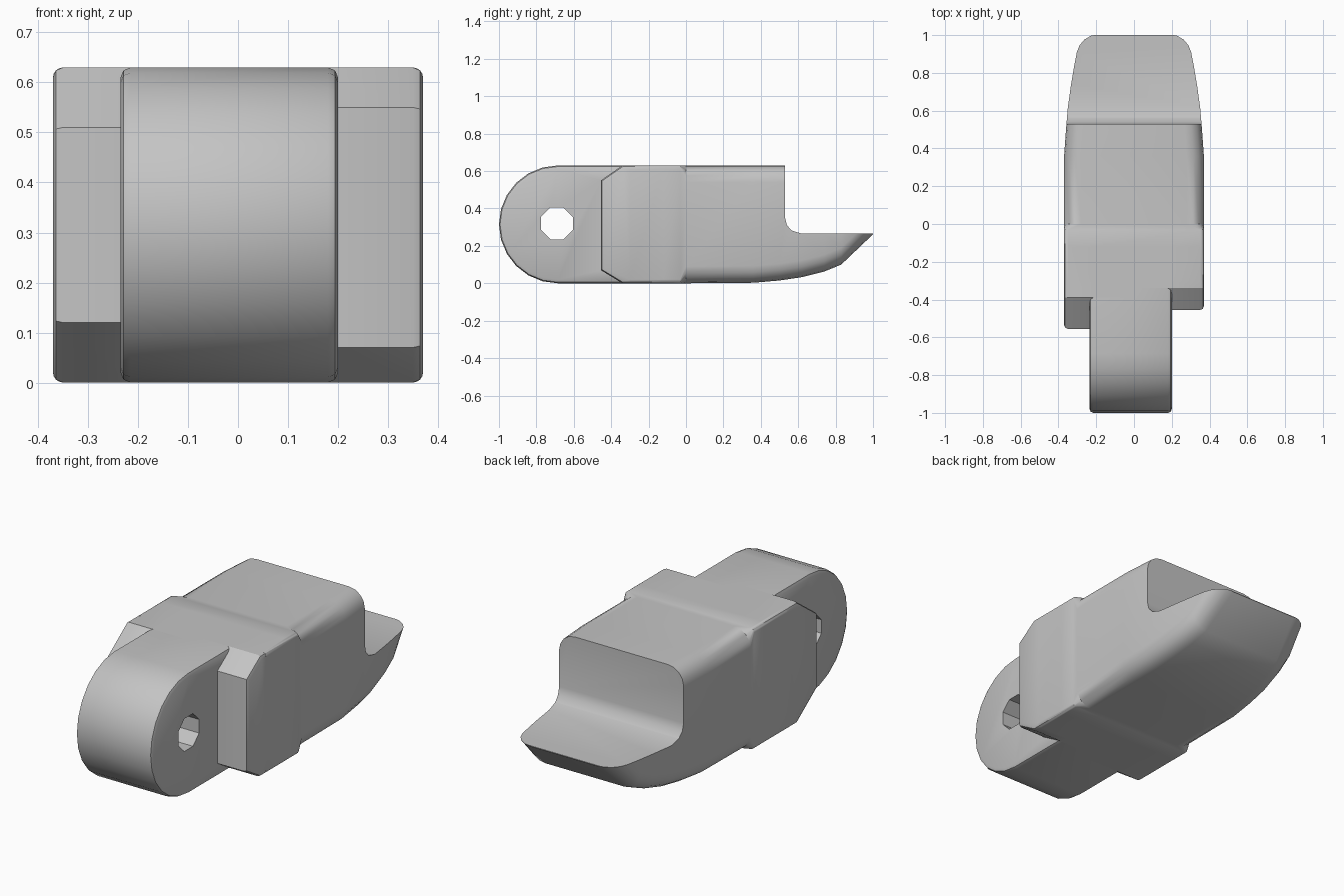
import bpy, bmesh, math

cube = bpy.data.objects.get("Cube")
if cube:
    bpy.data.objects.remove(cube, do_unlink=True)

grey = bpy.data.materials.new("plain_grey")
grey.use_nodes = True
grey.diffuse_color = (0.55, 0.55, 0.55, 1)
grey.node_tree.nodes["Principled BSDF"].inputs["Base Color"].default_value = (0.55, 0.55, 0.55, 1)


def loft(name, rings):
    """Skin a list of equal-length closed rings and cap both ends."""
    bm = bmesh.new()
    loops = [[bm.verts.new(p) for p in ring] for ring in rings]
    n = len(loops[0])
    for a, b in zip(loops, loops[1:]):
        for i in range(n):
            j = (i + 1) % n
            bm.faces.new((a[i], a[j], b[j], b[i]))
    bm.faces.new(loops[0])
    bm.faces.new(loops[-1])
    bmesh.ops.recalc_face_normals(bm, faces=bm.faces)
    mesh = bpy.data.meshes.new(name)
    bm.to_mesh(mesh)
    bm.free()
    mesh.materials.append(grey)
    obj = bpy.data.objects.new(name, mesh)
    bpy.context.collection.objects.link(obj)
    return obj


def prism(name, profile, x0, x1):
    """Extrude a side profile of (y, z) points across x."""
    return loft(name, [[(x, y, z) for y, z in profile] for x in (x0, x1)])


def apply(obj, mod):
    bpy.ops.object.select_all(action='DESELECT')
    bpy.context.view_layer.objects.active = obj
    obj.select_set(True)
    bpy.ops.object.modifier_apply(modifier=mod.name)


def soften(obj):
    """Bevel only the edges around the flat sides."""
    mod = obj.modifiers.new("bevel", 'BEVEL')
    mod.width, mod.segments = 0.02, 2
    mod.limit_method, mod.angle_limit = 'ANGLE', 1.2
    apply(obj, mod)


def combine(obj, other, operation):
    mod = obj.modifiers.new("combine", 'BOOLEAN')
    mod.operation, mod.object, mod.solver = operation, other, 'EXACT'
    apply(obj, mod)
    bpy.data.objects.remove(other, do_unlink=True)


TOP = 0.63


def section(y, half, bottom, r, steps=4):
    """Rounded rectangle across the body at one station."""
    ring = []
    for q, (sx, sz) in enumerate([(1, 1), (-1, 1), (-1, -1), (1, -1)]):
        cx = sx * (half - r)
        cz = TOP - r if sz > 0 else bottom + r
        for k in range(steps + 1):
            a = math.pi / 2 * (q + k / steps)
            ring.append((cx + r * math.cos(a), y, cz + r * math.sin(a)))
    return ring


# Body: square-edged front, rounded and tapering rear
stations = [(-0.3, 0.37, 0, 0.02), (-0.03, 0.37, 0, 0.02), (0, 0.37, 0, 0.09),
            (0.36, 0.37, 0.003, 0.09), (0.5, 0.36, 0.015, 0.09), (0.62, 0.35, 0.033, 0.09),
            (0.74, 0.333, 0.063, 0.09), (0.83, 0.318, 0.1, 0.09), (1, 0.285, 0.262, 0.09)]
body = loft("link_body", [section(*s) for s in stations])

# Step above the rear lip, with a filleted inner corner
step = prism("step_cutter", [(0.53, 0.8), (0.53, 0.35), (0.54, 0.31), (0.565, 0.282),
                             (0.62, 0.265), (1.1, 0.265), (1.1, 0.8)], -0.6, 0.6)
step.hide_render = True
combine(body, step, 'DIFFERENCE')

# Cheeks either side of the tongue, of unequal length
left_cheek = prism("left_cheek", [(-0.1, 0), (-0.34, 0), (-0.455, 0.07), (-0.455, 0.55),
                                  (-0.34, TOP), (-0.1, TOP)], 0, 0.37)
right_cheek = prism("right_cheek", [(-0.1, 0), (-0.39, 0), (-0.555, 0.12), (-0.555, 0.51),
                                    (-0.39, TOP), (-0.1, TOP)], -0.37, 0)

# Tongue with a round front end
arc = [math.pi * (0.5 + i / 12) for i in range(13)]
outline = [(-0.685 + 0.315 * math.cos(a), TOP / 2 + TOP / 2 * math.sin(a)) for a in arc]
tongue = prism("tongue", outline + [(-0.1, 0), (-0.1, TOP)], -0.235, 0.2)

for part in (left_cheek, right_cheek, tongue):
    soften(part)
    combine(body, part, 'UNION')

# Pin hole through the tongue
hole = [(-0.69 + 0.092 * math.cos(a), 0.32 + 0.092 * math.sin(a))
        for a in [math.pi / 4 * (i + 0.5) for i in range(8)]]
pin = prism("pin_cutter", hole, -0.6, 0.6)
pin.hide_render = True
combine(body, pin, 'DIFFERENCE')

bpy.ops.object.select_all(action='DESELECT')
body.select_set(True)
bpy.context.view_layer.objects.active = body
bpy.ops.object.shade_smooth_by_angle(angle=math.radians(30))
